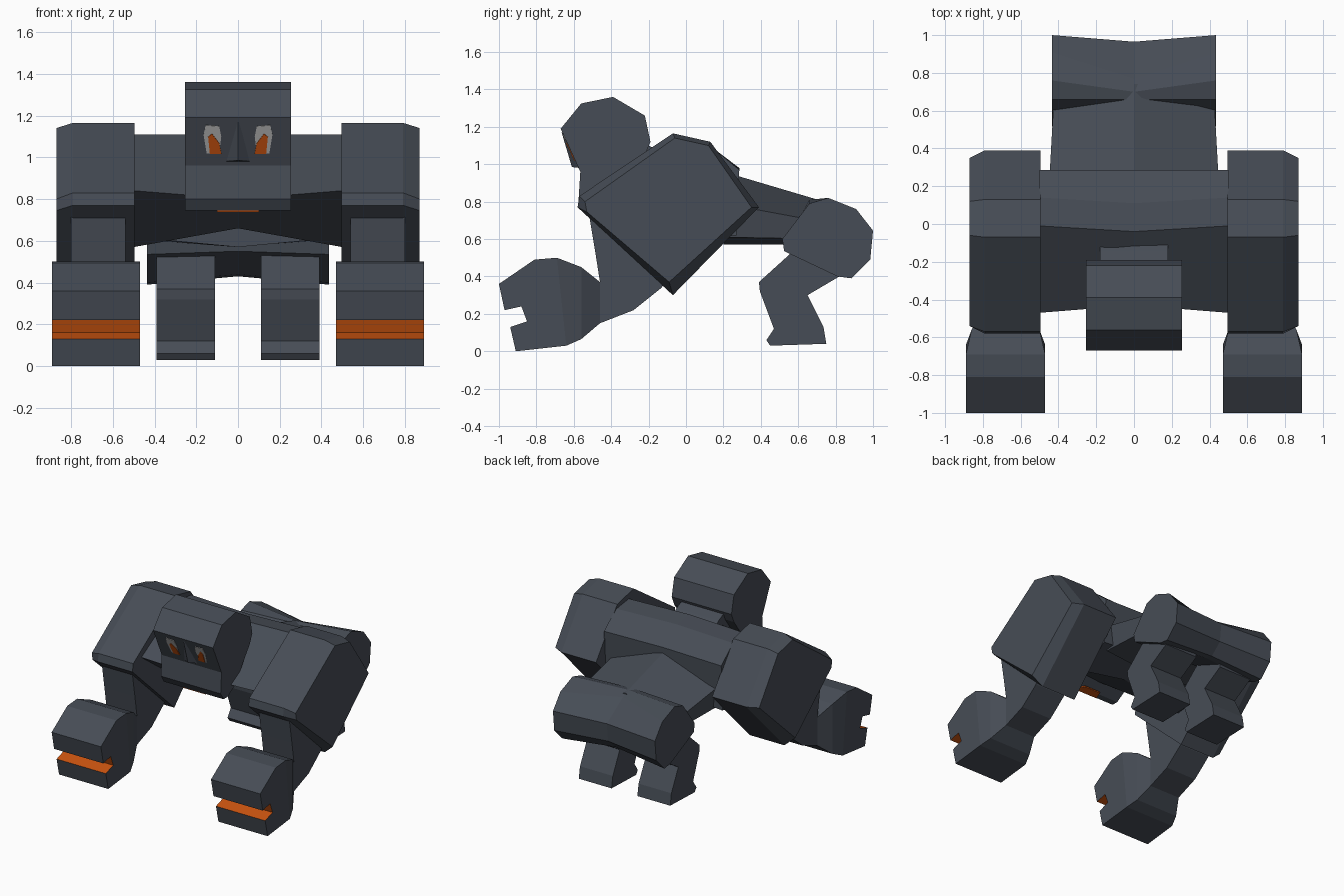
import bpy, bmesh
from mathutils import Vector

if "Cube" in bpy.data.objects:
    bpy.data.objects.remove(bpy.data.objects["Cube"])


def material(name, rgb):
    m = bpy.data.materials.new(name)
    m.diffuse_color = (*rgb, 1)
    m.use_nodes = True
    m.node_tree.nodes["Principled BSDF"].inputs["Base Color"].default_value = m.diffuse_color
    return m


SLATE = material("slate grey", (0.062, 0.073, 0.092))
ORANGE = material("glowing orange", (0.58, 0.085, 0.005))
PALE = material("pale grey", (0.45, 0.45, 0.45))


def loft(name, rings, mats=(SLATE,), mirror=False, painted=()):
    """Skin closed rings of 3D points; side strips listed in painted use the second material."""
    bm = bmesh.new()
    vs = [[bm.verts.new(p) for p in r] for r in rings]
    n = len(rings[0])
    for a, b in zip(vs, vs[1:]):
        for i in range(n):
            j = (i + 1) % n
            f = bm.faces.new((a[i], a[j], b[j], b[i]))
            f.material_index = 1 if i in painted else 0
    bm.faces.new(vs[0])
    bm.faces.new(vs[-1])
    bmesh.ops.recalc_face_normals(bm, faces=bm.faces)
    me = bpy.data.meshes.new(name)
    bm.to_mesh(me)
    bm.free()
    for m in mats:
        me.materials.append(m)
    ob = bpy.data.objects.new(name, me)
    bpy.context.collection.objects.link(ob)
    if mirror:
        ob.modifiers.new("mirror", 'MIRROR')
    return ob


def side(x, profile):
    """Ring at a fixed x from a (y, z) side profile."""
    return [(x, y, z) for y, z in profile]


def bar(x0, x1, a, b):
    """Rectangular limb ring: width x0..x1 across the (y, z) points a and b."""
    return [(x0, *a), (x1, *a), (x1, *b), (x0, *b)]


# Torso between the shoulders
t_side = [(-.47, .84), (-.01, 1.11), (.14, 1.09), (.285, .97), (.27, .62), (-.1, .57)]
t_mid = [(-.43, .80), (-.04, 1.11), (.11, 1.09), (.285, .98), (.27, .66), (-.1, .66)]
loft("torso", [side(-.5, t_side), side(0, t_mid), side(.5, t_side)])

# Waist with a ridged back
def waist(y, top, w, mid, w2, low, bottom):
    return [(0, y, top), (w, y, mid), (w2, y, low), (0, y, bottom), (-w2, y, low), (-w, y, mid)]

loft("waist", [waist(.2, .96, .45, .79, .42, .61, .57), waist(.74, .80, .42, .69, .40, .60, .57)])

# Hips, creased along the middle
h_side = [(.66, .79), (.76, .82), (.91, .76), (1, .645), (.985, .49), (.885, .39),
          (.81, .40), (.525, .535), (.515, .60)]
h_mid = [(.66, .81), (.70, .81), (.77, .78), (.965, .65), (.95, .51), (.86, .43),
         (.80, .44), (.525, .55), (.515, .60)]
loft("hips", [side(-.435, h_side), side(0, h_mid), side(.435, h_side)])

# Hind legs
leg = [(.60, .56), (.39, .37), (.395, .32), (.47, .12), (.43, .06), (.45, .03),
       (.75, .04), (.735, .13), (.65, .30), (.82, .40), (.80, .56)]
loft("hind_leg", [side(.11, leg), side(.39, leg)], mirror=True)

# Shoulder armour with a bevelled outer side
s_big = [(-.58, .77), (-.57, .83), (-.07, 1.165), (.13, 1.12), (.39, .77), (-.07, .30)]
s_small = [(-.53, .745), (-.54, .80), (-.06, 1.14), (.12, 1.10), (.35, .77), (-.09, .37)]
loft("shoulder", [side(.495, s_big), side(.79, s_big), side(.87, s_small)], mirror=True)

# Arm from shoulder to wrist
loft("arm", [bar(.54, .80, (-.32, .88), (-.02, .55)),
             bar(.54, .80, (-.52, .74), (-.13, .34)),
             bar(.54, .80, (-.485, .53), (-.28, .22)),
             bar(.54, .80, (-.46, .37), (-.46, .15)),
             bar(.50, .86, (-.56, .45), (-.56, .065)),
             bar(.47, .89, (-.69, .50), (-.64, .03))], mirror=True)

# Fist with an orange slot across the front
fist = [(-.69, .50), (-.81, .49), (-1, .36), (-.97, .22), (-.88, .24), (-.85, .16),
        (-.94, .13), (-.91, 0), (-.64, .03)]
loft("fist", [side(.47, fist), side(.89, fist)], (SLATE, ORANGE), True, painted=(3, 4, 5))

# Head and neck
head = [(-.67, 1.19), (-.56, 1.325), (-.39, 1.36), (-.22, 1.26), (-.19, 1.12), (-.22, 1.05),
        (-.40, .80), (-.49, .745), (-.54, .745), (-.575, .80), (-.565, .96)]
loft("head", [side(-.255, head), side(.255, head)])
neck = [(-.5, .82), (-.22, 1.11), (-.14, 1.07), (.0, .95), (-.2, .75)]
loft("neck", [side(-.18, neck), side(.18, neck)])


def face_plate(name, mat, outline, lift, mirror=True):
    """Thin plate on the sloping face from a front-view (x, z) outline."""
    normal = Vector((0, -.902, -.431))
    base = [Vector((x, -.67 + (1.19 - z) * .478, z)) for x, z in outline]
    loft(name, [[p - normal * .001 for p in base], [p + normal * lift for p in base]],
         (mat,), mirror)


# Eyes
face_plate("eye_surround", PALE, [(.08, 1.10), (.09, 1.15), (.155, 1.155), (.165, 1.11),
                                  (.15, 1.02), (.09, 1.02)], .004)
face_plate("eye_glow", ORANGE, [(.08, 1.02), (.09, 1.07), (.125, 1.115), (.143, 1.10),
                                (.135, 1.02)], .008)

# Nose ridge, a low wedge
loft("nose", [[(-.07, -.565, .98), (.07, -.565, .98), (0, -.61, .985)],
              [(-.01, -.655, 1.17), (.01, -.655, 1.17), (0, -.665, 1.17)]])

# Glow under the jaw
loft("jaw_glow", [[(x, y, z) for x, y in ((-.10, -.535), (.10, -.535), (.07, -.46), (-.07, -.46))]
                  for z in (.738, .747)], (ORANGE,))
